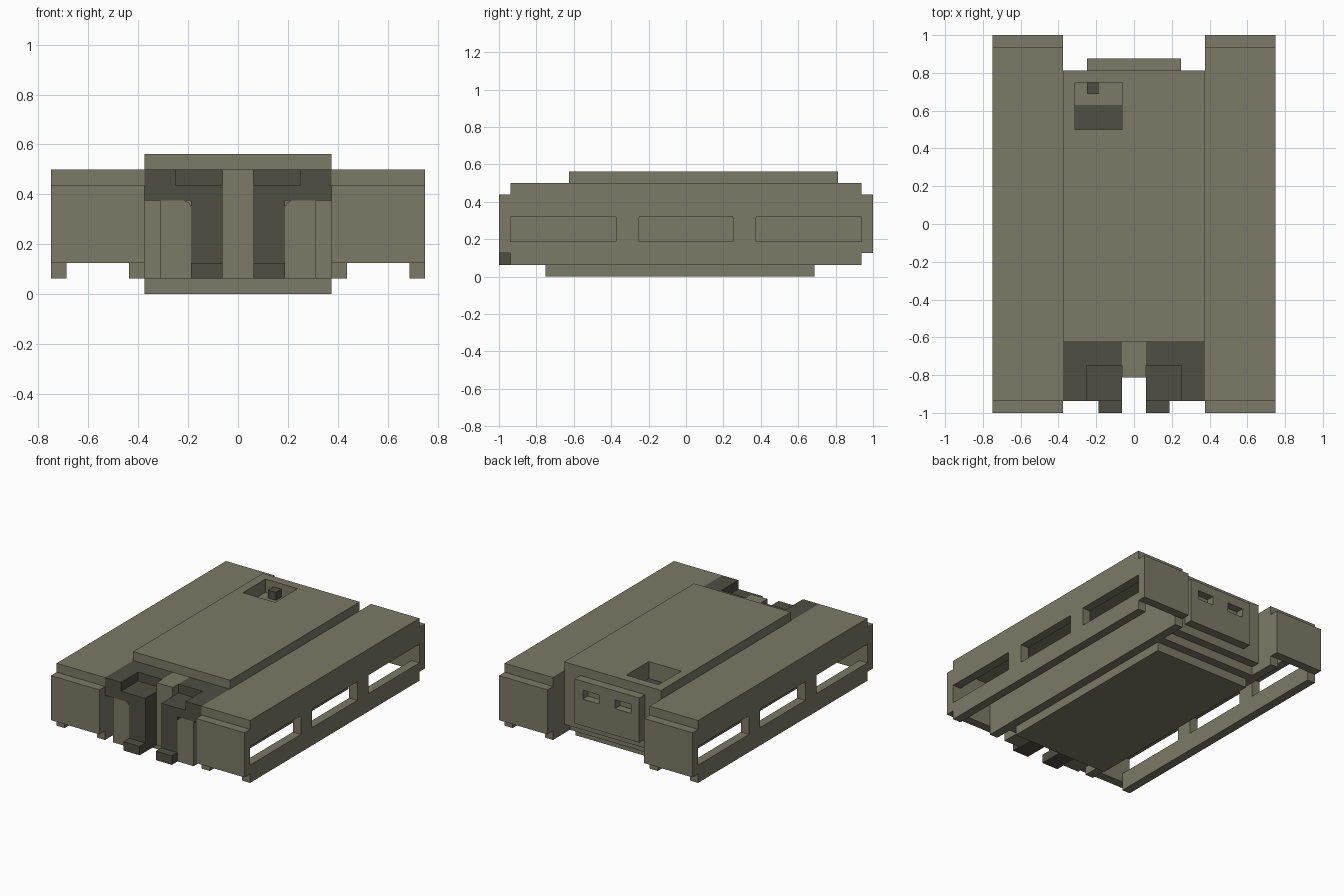
import bpy
from mathutils import Vector

cube = bpy.data.objects.get("Cube")
if cube:
    bpy.data.objects.remove(cube, do_unlink=True)


def material(name, rgb):
    m = bpy.data.materials.new(name)
    m.use_nodes = True
    m.diffuse_color = (*rgb, 1)
    bsdf = next(n for n in m.node_tree.nodes if n.type == 'BSDF_PRINCIPLED')
    bsdf.inputs["Base Color"].default_value = (*rgb, 1)
    return m


OLIVE = material("olive_grey", (0.200, 0.195, 0.133))
DARK = material("dark_olive", (0.080, 0.077, 0.056))


def box(name, x, y, z, mat=OLIVE):
    """Box from (min, max) ranges on each axis."""
    bpy.ops.mesh.primitive_cube_add(size=1)
    ob = bpy.context.object
    ob.name = name
    lo = Vector((min(x), min(y), min(z)))
    hi = Vector((max(x), max(y), max(z)))
    for v in ob.data.vertices:
        v.co = (lo + hi) / 2 + v.co * (hi - lo)
    ob.data.materials.append(mat)
    return ob


def cut(ob, x, y, z, mat=OLIVE):
    """Cut a box-shaped opening out of a part."""
    cutter = box("cutter", x, y, z, mat)
    cutter.hide_render = True
    mod = ob.modifiers.new("opening", 'BOOLEAN')
    mod.operation = 'DIFFERENCE'
    mod.solver = 'EXACT'
    mod.object = cutter
    bpy.context.view_layer.objects.active = ob
    bpy.ops.object.modifier_apply(modifier=mod.name)
    bpy.data.objects.remove(cutter, do_unlink=True)


def prism(name, pts, y, mat):
    """Extrude an x-z outline along y."""
    n = len(pts)
    verts = [(px, py, pz) for py in y for px, pz in pts]
    faces = [tuple(range(n)), tuple(range(2 * n - 1, n - 1, -1))]
    faces += [(i, i + n, (i + 1) % n + n, (i + 1) % n) for i in range(n)]
    me = bpy.data.meshes.new(name)
    me.from_pydata(verts, [], faces)
    me.materials.append(mat)
    ob = bpy.data.objects.new(name, me)
    bpy.context.collection.objects.link(ob)
    bpy.context.view_layer.objects.active = ob
    ob.select_set(True)
    bpy.ops.object.mode_set(mode='EDIT')
    bpy.ops.mesh.select_all(action='SELECT')
    bpy.ops.mesh.normals_make_consistent(inside=False)
    bpy.ops.object.mode_set(mode='OBJECT')
    return ob


U = 0.0625
L = 15 * U  # half length of the side pods without end caps

# Central hull with stepped rear and belly
hull = box("hull", (-.375, .375), (-.625, .8125), (.125, .5625))
box("hull_floor", (-.375, .375), (-.8125, .75), (U, .125))
box("belly_plate", (-.375, .375), (-.75, .6875), (0, U))

# Roof hatch recess
cut(hull, (-.3125, -U), (.5, .75), (.4375, .7))
box("hatch_floor", (-.3125, -U), (.5, .625), (.4375, .443), DARK)
box("hatch_step", (-.3125, -U), (.625, .75), (.4375, .47))
box("hatch_post", (-.25, -.1875), (.6875, .75), (.47, .525), DARK)

# Rear panel with two slots
rear = box("rear_panel", (-.25, .25), (.8125, .875), (.1875, .5))
for s in (-1, 1):
    cut(rear, (s * U, s * .1875), (.82, .95), (.375, .4375))

# Central front rib
box("front_rib", (-U, U), (-.8125, -.625), (U, .5))

for s, side in ((-1, "right"), (1, "left")):
    # Side pod: open-bottomed shell
    box(side + "_pod_top", (s * .375, s * .75), (-L, L), (.4375, .5))
    box(side + "_pod_inner_wall", (s * .375, s * .4375), (-L, L), (U, .4375))
    wall = box(side + "_pod_outer_wall", (s * .6875, s * .75), (-L, L), (U, .4375))
    for y0, y1 in ((-.9375, -.375), (-.25, .25), (.375, .9375)):
        cut(wall, (s * .6, s * .8), (y0, y1), (.1875, .3175))
    for e, end in ((-1, "front"), (1, "rear")):
        box(f"{side}_pod_{end}_cap", (s * .375, s * .75), (e * L, e), (.125, .4375))

    # Dark front deck with a lowered corner
    deck = box(side + "_front_deck", (s * U, s * .375), (-L, -.625), (.375, .5), DARK)
    cut(deck, (s * .02, s * .25), (-1.1, -.75), (.4375, .6), DARK)

    # Dark front pillar and its foot
    box(side + "_front_pillar", (s * U, s * .1875), (-L, -.625), (U, .375), DARK)
    box(side + "_front_foot", (s * U, s * .1875), (-1, -L), (U, .125), DARK)

    # Front panel with a rounded upper corner, and the recessed strip beside it
    prism(side + "_front_panel",
          [(s * .1875, U), (s * .3125, U), (s * .3125, .375), (s * .215, .375),
           (s * .197, .366), (s * .1875, .35)], (-L, -.625), OLIVE)
    box(side + "_front_strip", (s * .3125, s * .375), (-.8125, -.625), (U, .375))
